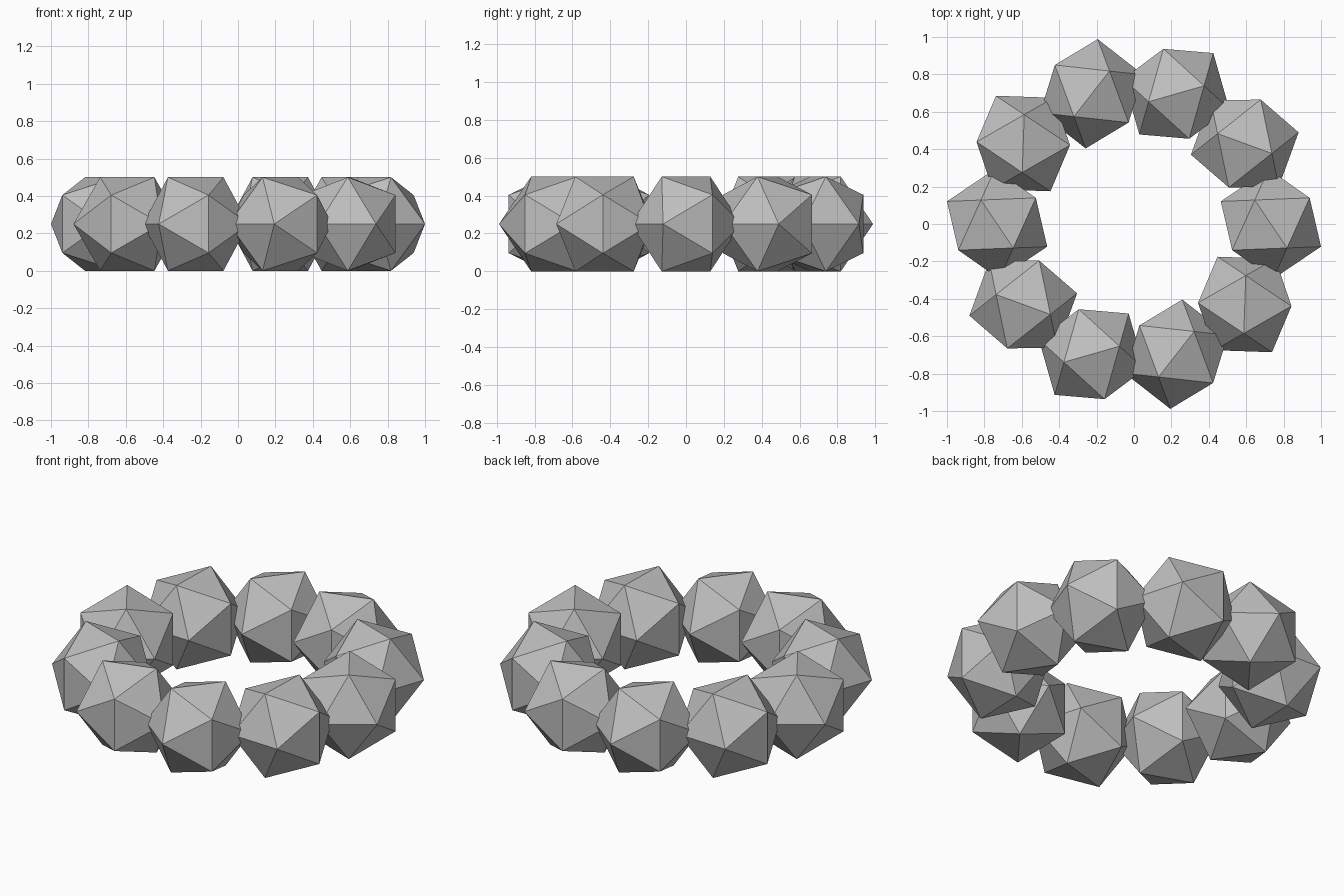
import bpy, bmesh, math
from mathutils import Matrix

if "Cube" in bpy.data.objects:
    bpy.data.objects.remove(bpy.data.objects["Cube"])

COUNT = 10            # beads in the ring
HALF_HEIGHT = 0.25    # bead centre to its upper edge
RING_RADIUS = 0.732
TWIST = math.radians(34)   # turn of each bead against the ring
PHI = (1 + math.sqrt(5)) / 2

stone = bpy.data.materials.new("stone grey")
stone.diffuse_color = (0.52, 0.52, 0.52, 1)
stone.use_nodes = True
stone.node_tree.nodes["Principled BSDF"].inputs["Base Color"].default_value = stone.diffuse_color

# Icosahedron bead resting on an edge: three crossed golden rectangles
a = HALF_HEIGHT / PHI
mesh = bpy.data.meshes.new("bead")
bm = bmesh.new()
for s in (a, -a):
    for t in (HALF_HEIGHT, -HALF_HEIGHT):
        for co in ((0, s, t), (s, t, 0), (t, 0, s)):
            bm.verts.new(co)
bmesh.ops.convex_hull(bm, input=bm.verts)
bmesh.ops.recalc_face_normals(bm, faces=bm.faces)
bm.to_mesh(mesh)
bm.free()
mesh.materials.append(stone)

# Ring of beads, each turned with its place in the ring
for i in range(COUNT):
    bead = bpy.data.objects.new(f"bead_{i + 1}", mesh)
    bead.matrix_world = (Matrix.Rotation(2 * math.pi * i / COUNT, 4, 'Z')
                         @ Matrix.Translation((RING_RADIUS, 0, HALF_HEIGHT))
                         @ Matrix.Rotation(TWIST, 4, 'Z'))
    bpy.context.collection.objects.link(bead)
